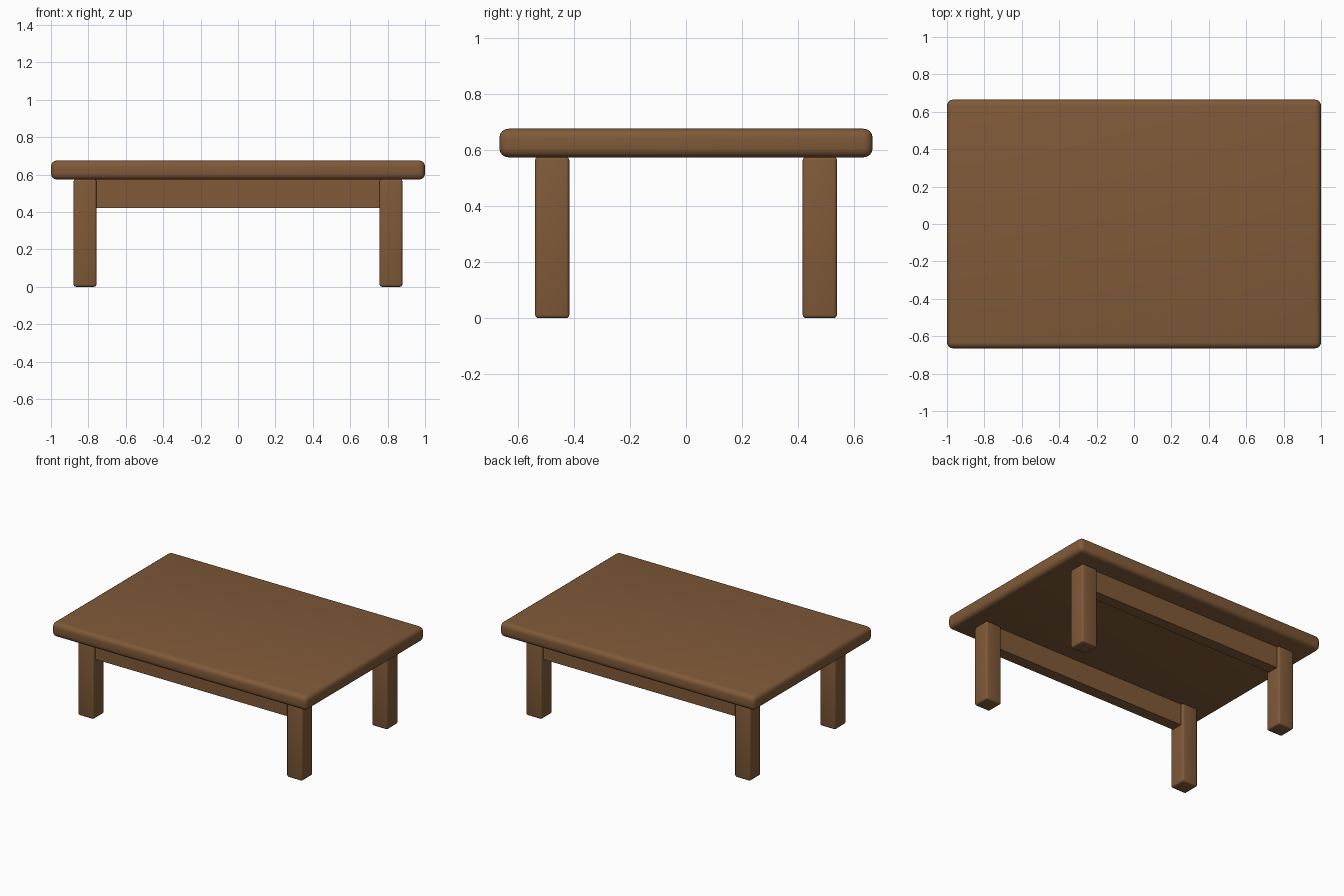
import bpy
import math

if "Cube" in bpy.data.objects:
    bpy.data.objects.remove(bpy.data.objects["Cube"])

wood = bpy.data.materials.new("brown_wood")
wood.diffuse_color = (0.216, 0.102, 0.040, 1.0)
wood.use_nodes = True
wood.node_tree.nodes["Principled BSDF"].inputs["Base Color"].default_value = wood.diffuse_color


def box(name, low, high, bevel=0.0, segments=4):
    """Box between two corners, with optional rounded edges."""
    size = [b - a for a, b in zip(low, high)]
    centre = [(a + b) / 2 for a, b in zip(low, high)]
    bpy.ops.mesh.primitive_cube_add(size=1, location=centre)
    ob = bpy.context.object
    ob.name = name
    ob.scale = size
    bpy.ops.object.transform_apply(location=False, rotation=False, scale=True)
    ob.data.materials.append(wood)
    if bevel:
        mod = ob.modifiers.new("rounded_edges", 'BEVEL')
        mod.width = bevel
        mod.segments = segments
        bpy.ops.object.modifier_apply(modifier=mod.name)
        bpy.ops.object.shade_smooth_by_angle(angle=math.radians(35))
    return ob


# Table top with rounded edges
box("table_top", (-1.0, -0.665, 0.573), (1.0, 0.665, 0.675), bevel=0.032)

# Square legs
for sy, depth in ((-1, "front"), (1, "back")):
    for sx, side in ((-1, "left"), (1, "right")):
        x, y, h = sx * 0.818, sy * 0.477, 0.061
        box(f"{depth}_{side}_leg", (x - h, y - h, 0.0), (x + h, y + h, 0.575),
            bevel=0.012, segments=3)

    # Long rail between each pair of legs
    y = sy * 0.477
    box(f"{depth}_rail", (-0.765, y - 0.04, 0.42), (0.765, y + 0.04, 0.575))
